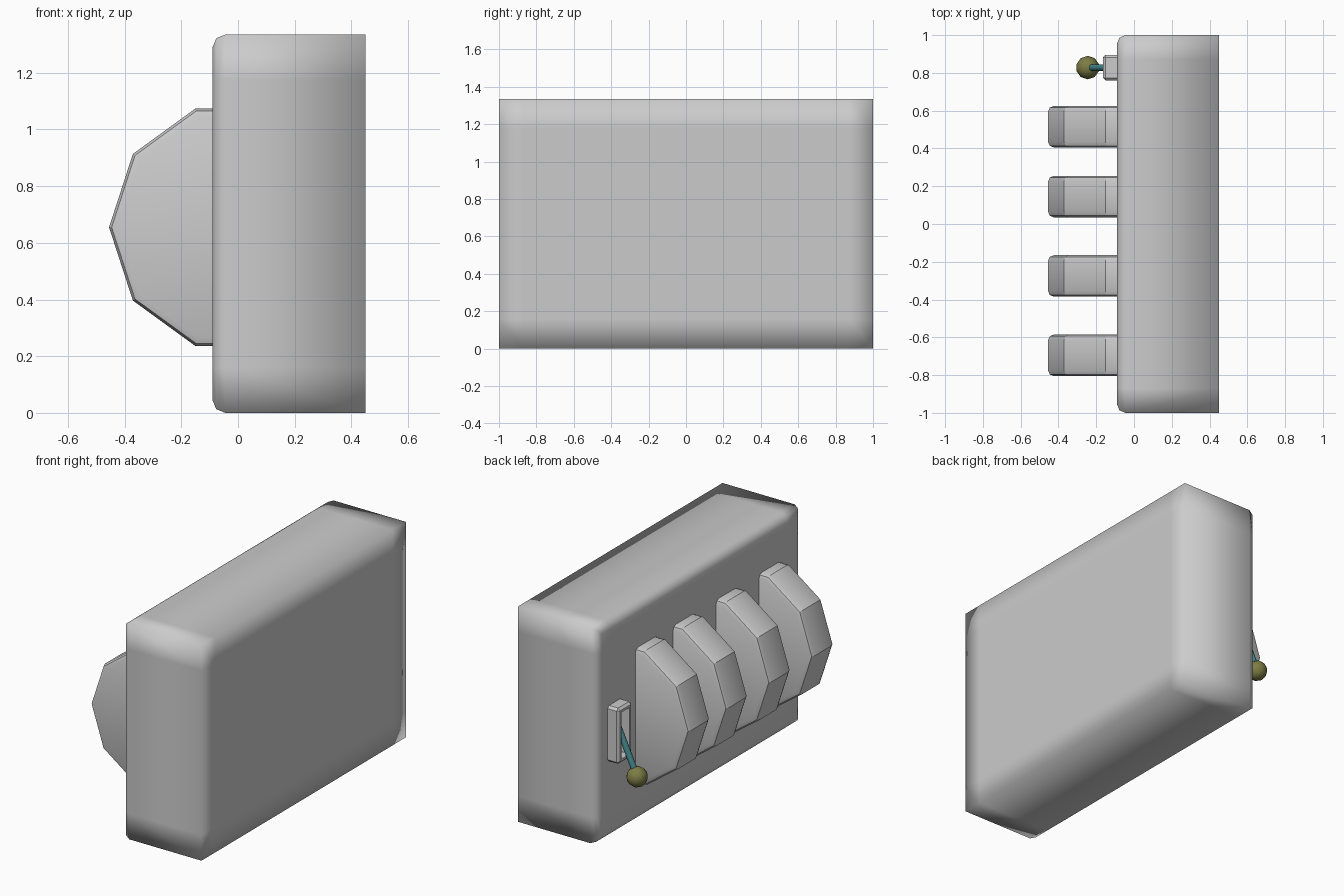
import bpy, bmesh, math
from mathutils import Vector

if "Cube" in bpy.data.objects:
    bpy.data.objects.remove(bpy.data.objects["Cube"])


def material(name, color):
    m = bpy.data.materials.new(name)
    m.diffuse_color = color
    m.use_nodes = True
    m.node_tree.nodes["Principled BSDF"].inputs["Base Color"].default_value = m.diffuse_color
    return m


def make_object(name, bm, smooth_angle=None, mat=None):
    bmesh.ops.recalc_face_normals(bm, faces=bm.faces)
    mesh = bpy.data.meshes.new(name)
    bm.to_mesh(mesh)
    bm.free()
    ob = bpy.data.objects.new(name, mesh)
    bpy.context.collection.objects.link(ob)
    if mat:
        mesh.materials.append(mat)
    if smooth_angle is not None:
        bpy.ops.object.select_all(action='DESELECT')
        bpy.context.view_layer.objects.active = ob
        ob.select_set(True)
        bpy.ops.object.shade_smooth_by_angle(angle=math.radians(smooth_angle))
    return ob


def box(bm, lo, hi):
    vs = bmesh.ops.create_cube(bm, size=1)['verts']
    lo, hi = Vector(lo), Vector(hi)
    for v in vs:
        v.co = Vector([(a + b) / 2 + c * (b - a) for a, b, c in zip(lo, hi, v.co)])


# Cabinet: only the edges around the wheel side are rounded, soft shading all over
FRONT, BACK, H = -0.09, 0.45, 1.335
bm = bmesh.new()
box(bm, (FRONT, -1, 0), (BACK, 1, H))
rim = [e for e in bm.edges if all(abs(v.co.x - FRONT) < 1e-4 for v in e.verts)]
bmesh.ops.bevel(bm, geom=rim, offset=0.045, segments=2, profile=0.5, affect='EDGES')
for axis, pos in ((1, -0.87), (1, 0.87), (2, 0.16), (2, H - 0.16)):
    n = Vector((0, 0, 0))
    n[axis] = 1
    bmesh.ops.bisect_plane(bm, geom=bm.verts[:] + bm.edges[:] + bm.faces[:],
                           plane_co=n * pos, plane_no=n)
make_object("cabinet", bm, 180)

# Four ten-sided wheels with bevelled rims, half sunk into the cabinet
R, CX, CZ, HALF = 0.44, -0.015, 0.655, 0.11
for i, y in enumerate((-0.695, -0.275, 0.145, 0.515)):
    bm = bmesh.new()
    ring = [bm.verts.new((CX - R * math.cos(k * math.tau / 10), y - HALF,
                          CZ + R * math.sin(k * math.tau / 10))) for k in range(10)]
    face = bm.faces.new(ring)
    ext = bmesh.ops.extrude_face_region(bm, geom=[face])['geom']
    for v in ext:
        if isinstance(v, bmesh.types.BMVert):
            v.co.y = y + HALF
    sides = [e for e in bm.edges if abs(e.verts[0].co.y - e.verts[1].co.y) < 1e-4]
    bmesh.ops.bevel(bm, geom=sides, offset=0.03, segments=2, profile=0.5, affect='EDGES')
    make_object(f"wheel_{i + 1}", bm, 32)

# Lever bracket: upright frame with an open slot
bm = bmesh.new()
box(bm, (-0.165, 0.76, 0.475), (-0.08, 0.895, 0.82))
outer = next(f for f in bm.faces if f.calc_center_median().x < -0.16)
edges = [e for e in bm.edges if any(v.co.x < -0.16 for v in e.verts)]
bmesh.ops.bevel(bm, geom=edges, offset=0.014, segments=1, affect='EDGES')
outer = min(bm.faces, key=lambda f: f.calc_center_median().x)
bmesh.ops.inset_region(bm, faces=[outer], thickness=0.02)
pushed = bmesh.ops.extrude_discrete_faces(bm, faces=[outer])['faces']
for v in pushed[0].verts:
    v.co.x += 0.07
make_object("lever_bracket", bm, 30)

# Lever rod and knob
knob_pos, pivot = Vector((-0.245, 0.828, 0.40)), Vector((-0.105, 0.828, 0.70))
d = pivot - knob_pos
bm = bmesh.new()
bmesh.ops.create_cone(bm, cap_ends=True, segments=10, radius1=0.018, radius2=0.018, depth=d.length)
ob = make_object("lever_rod", bm, 40, material("teal", (0.06, 0.25, 0.27, 1)))
ob.location = (knob_pos + pivot) / 2
ob.rotation_euler = d.to_track_quat('Z', 'Y').to_euler()

bm = bmesh.new()
bmesh.ops.create_icosphere(bm, subdivisions=2, radius=0.062)
ob = make_object("lever_knob", bm, 60, material("olive", (0.2, 0.2, 0.06, 1)))
ob.location = knob_pos
